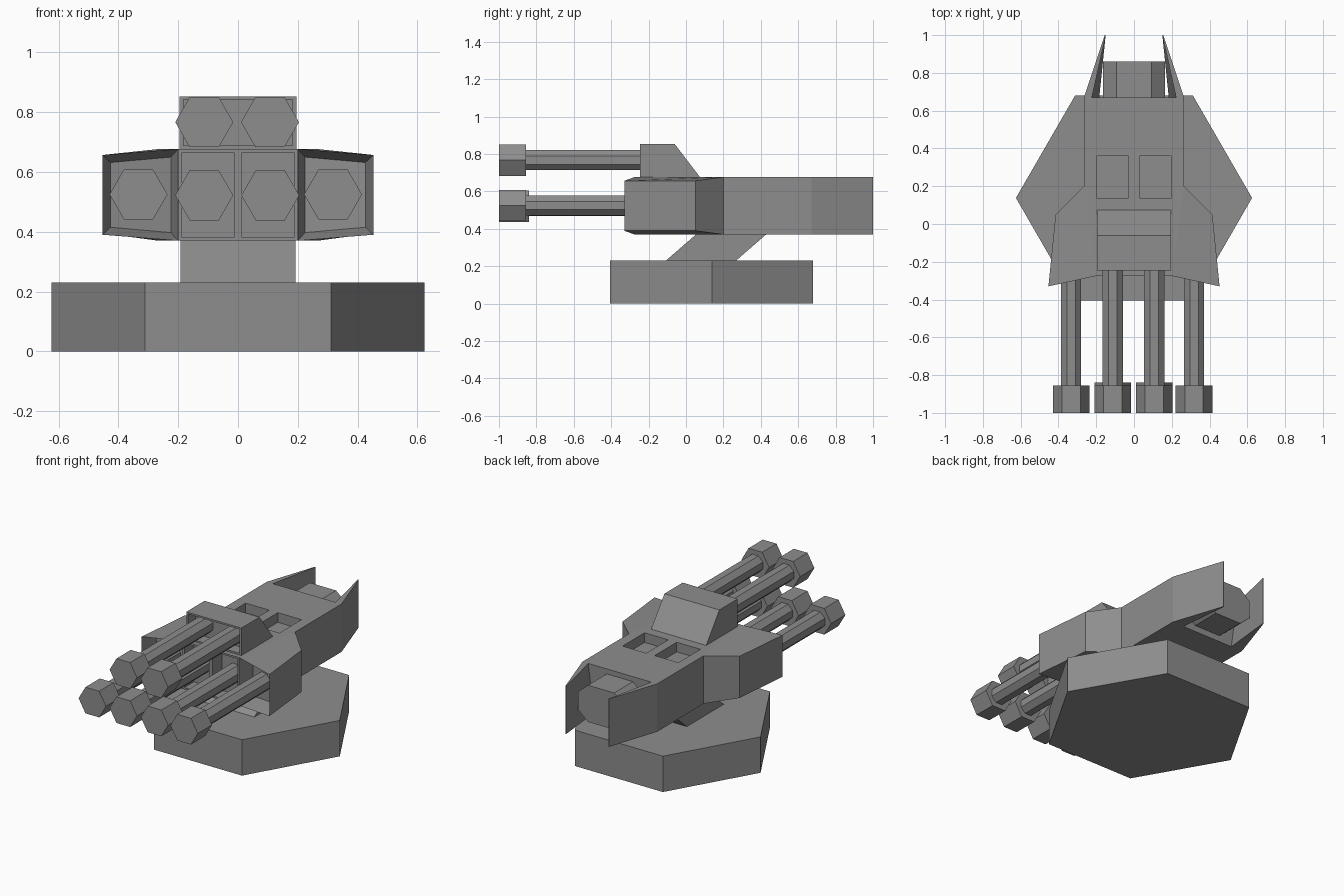
import bpy, bmesh, math
from mathutils import Vector, Matrix

cube = bpy.data.objects.get("Cube")
if cube:
    bpy.data.objects.remove(cube, do_unlink=True)

grey = bpy.data.materials.new("gunmetal grey")
grey.use_nodes = True
GREY = (0.27, 0.27, 0.27, 1)
grey.diffuse_color = GREY
grey.node_tree.nodes["Principled BSDF"].inputs["Base Color"].default_value = GREY


def finish(name, bm):
    bmesh.ops.recalc_face_normals(bm, faces=bm.faces)
    mesh = bpy.data.meshes.new(name)
    bm.to_mesh(mesh)
    bm.free()
    mesh.materials.append(grey)
    obj = bpy.data.objects.new(name, mesh)
    bpy.context.collection.objects.link(obj)
    return obj


def loft_bm(ring_a, ring_b):
    """Closed solid between two matching rings of 3D points."""
    bm = bmesh.new()
    a = [bm.verts.new(p) for p in ring_a]
    b = [bm.verts.new(p) for p in ring_b]
    n = len(a)
    bm.faces.new(a)
    bm.faces.new(b[::-1])
    for i in range(n):
        j = (i + 1) % n
        bm.faces.new((a[i], b[i], b[j], a[j]))
    bmesh.ops.recalc_face_normals(bm, faces=bm.faces)
    return bm


def loft(name, ring_a, ring_b):
    return finish(name, loft_bm(ring_a, ring_b))


def upright(name, plan, z0, z1):
    return loft(name, [(x, y, z0) for x, y in plan], [(x, y, z1) for x, y in plan])


def box(name, x0, x1, y0, y1, z0, z1):
    return upright(name, [(x0, y0), (x1, y0), (x1, y1), (x0, y1)], z0, z1)


def along_x(name, profile, half):
    return loft(name, [(-half, y, z) for y, z in profile], [(half, y, z) for y, z in profile])


def along_y(name, profile, y0, y1):
    return loft(name, [(x, y0, z) for x, z in profile], [(x, y1, z) for x, z in profile])


def ngon(cx, cz, r, n, turn=0.0):
    return [(cx + r * math.cos(turn + math.tau * i / n),
             cz + r * math.sin(turn + math.tau * i / n)) for i in range(n)]


def carve(obj, *bounds):
    """Cut a box-shaped recess and discard the cutter."""
    cutter = box("recess_cutter", *bounds)
    cutter.hide_render = True
    mod = obj.modifiers.new("recess", "BOOLEAN")
    mod.operation, mod.solver, mod.object = "DIFFERENCE", "EXACT", cutter
    bpy.context.view_layer.objects.active = obj
    bpy.ops.object.modifier_apply(modifier=mod.name)
    bpy.data.objects.remove(cutter, do_unlink=True)


# Hexagonal base and leaning support
upright("hexagonal_base", [(-0.312, -0.405), (0.312, -0.405), (0.625, 0.138),
                           (0.312, 0.68), (-0.312, 0.68), (-0.625, 0.138)], 0, 0.23)
along_x("leaning_support", [(-0.125, 0.215), (0.25, 0.215), (0.44, 0.38), (0.065, 0.38)], 0.193)

# Main body with front barrel ports and two top hatches
LOW, HIGH = 0.37, 0.677
body = upright("main_body", [(-0.2, -0.275), (0.2, -0.275), (0.265, 0.2),
                             (0.265, 0.67), (-0.265, 0.67), (-0.265, 0.2)], LOW, HIGH)
for s in (-1, 1):
    xa, xb = sorted((s * 0.013, s * 0.188))
    carve(body, xa, xb, -0.35, -0.18, 0.381, 0.666)
    xa, xb = sorted((s * 0.03, s * 0.198))
    carve(body, xa, xb, 0.137, 0.36, 0.615, 0.75)

# Side pods with an inset port on the front face, and rear fins
for s, side in ((1, "left"), (-1, "right")):
    plan = [(0.2, -0.275, 0), (0.453, -0.33, 0.02), (0.415, 0.05, 0.02), (0.265, 0.2, 0)]
    bm = loft_bm([(s * x, y, LOW + d) for x, y, d in plan],
                 [(s * x, y, HIGH - d) for x, y, d in plan])
    front = min(bm.faces, key=lambda f: f.calc_center_median().y)
    bmesh.ops.inset_individual(bm, faces=[front], thickness=0.037)
    bmesh.ops.translate(bm, verts=front.verts, vec=(0, 0.11, 0))
    finish(side + "_side_pod", bm)

    loft(side + "_rear_fin",
         [(s * 0.265, 0.67, LOW), (s * 0.155, 1.0, LOW), (s * 0.15, 1.0, LOW), (s * 0.185, 0.66, LOW)],
         [(s * 0.265, 0.67, HIGH), (s * 0.155, 1.0, HIGH), (s * 0.15, 1.0, HIGH), (s * 0.225, 0.66, HIGH)])

# Chamfered engine block at the rear
along_y("rear_engine", [(-0.163, 0.47), (-0.093, 0.41), (0.093, 0.41), (0.163, 0.47),
                        (0.163, 0.585), (0.093, 0.645), (-0.093, 0.645), (-0.163, 0.585)], 0.65, 0.86)

# Upper housing with a sloped back and an open front
housing = along_x("upper_housing", [(-0.245, 0.67), (0.08, 0.67), (-0.06, 0.853), (-0.245, 0.853)], 0.195)
carve(housing, -0.182, 0.182, -0.3, -0.17, 0.688, 0.842)

# Barrels: octagonal tubes with hexagonal muzzles
guns = [("outer_right", -0.333, 0.525, -0.855), ("inner_right", -0.113, 0.522, -0.84),
        ("inner_left", 0.108, 0.522, -0.84), ("outer_left", 0.318, 0.525, -0.855),
        ("upper_right", -0.113, 0.767, -0.855), ("upper_left", 0.107, 0.767, -0.855)]
for name, x, z, back in guns:
    along_y(name + "_barrel", ngon(x, z, 0.058, 8, math.pi / 8), -0.9, -0.12)
    along_y(name + "_muzzle", ngon(x, z, 0.097, 6), -1.0, back)
